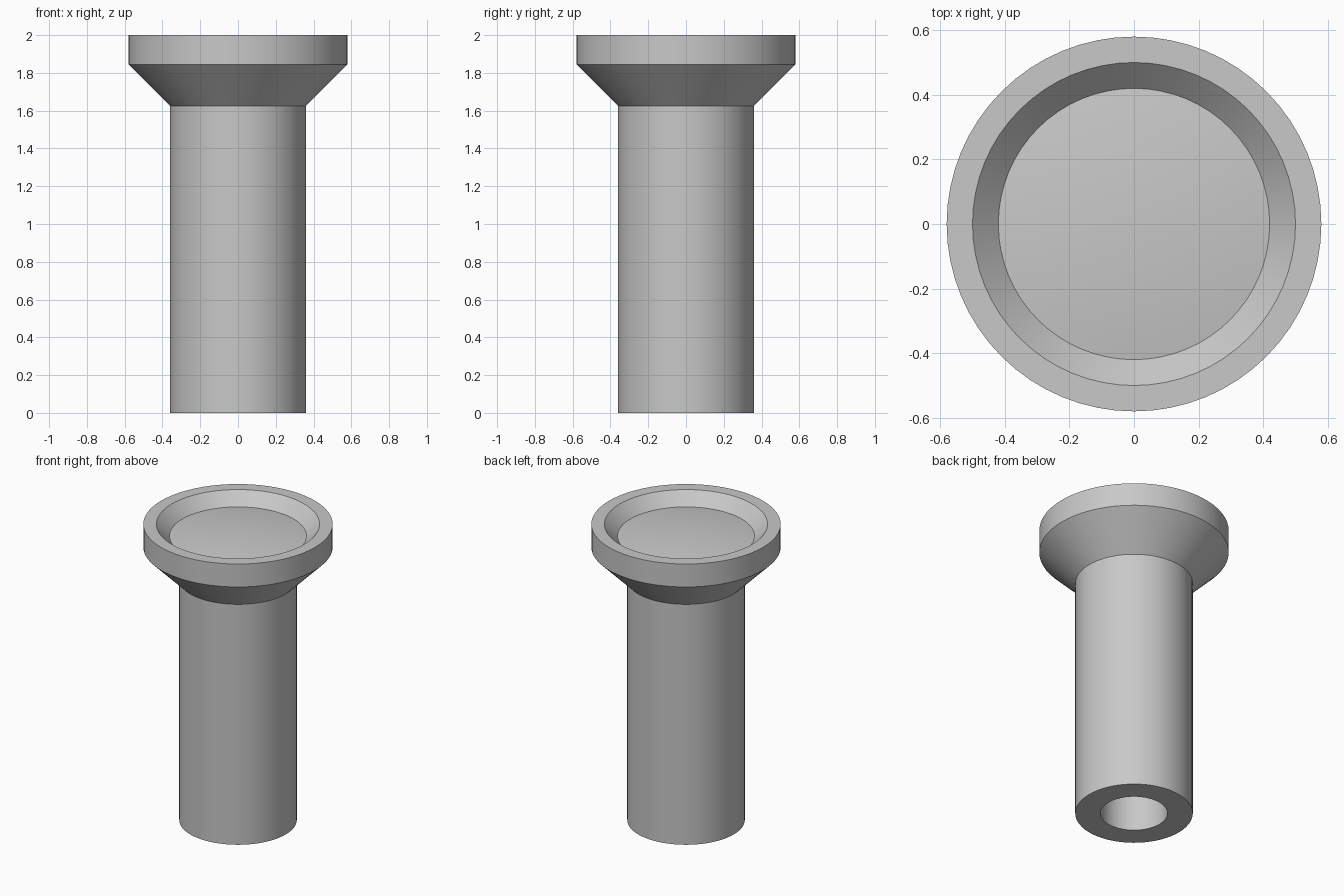
import bpy, bmesh, math
from mathutils import Vector

SEGMENTS = 64

cube = bpy.data.objects.get("Cube")
if cube:
    bpy.data.objects.remove(cube, do_unlink=True)

# Single grey material
grey = bpy.data.materials.new("plain grey")
grey.use_nodes = True
colour = (0.58, 0.58, 0.58, 1)
grey.diffuse_color = colour
grey.node_tree.nodes["Principled BSDF"].inputs["Base Color"].default_value = colour


def lathe(name, profile):
    """Revolve (radius, height) points about the z axis."""
    bm = bmesh.new()
    verts = [bm.verts.new((r, 0, z)) for r, z in profile]
    edges = [bm.edges.new(pair) for pair in zip(verts, verts[1:])]
    bmesh.ops.spin(bm, geom=verts + edges, cent=(0, 0, 0), axis=(0, 0, 1),
                   angle=math.tau, steps=SEGMENTS, use_duplicate=False)
    bmesh.ops.remove_doubles(bm, verts=bm.verts, dist=0.0001)
    bmesh.ops.recalc_face_normals(bm, faces=bm.faces)
    mesh = bpy.data.meshes.new(name)
    bm.to_mesh(mesh)
    bm.free()
    mesh.materials.append(grey)
    obj = bpy.data.objects.new(name, mesh)
    bpy.context.collection.objects.link(obj)
    bpy.ops.object.select_all(action="DESELECT")
    obj.select_set(True)
    bpy.context.view_layer.objects.active = obj
    bpy.ops.object.shade_smooth_by_angle(angle=math.radians(30))
    return obj


# Gently domed floor inside the flared head
dish_radius, dish_z, rise = 0.42, 1.92, 0.03
sphere = (dish_radius ** 2 + rise ** 2) / (2 * rise)
edge_angle = math.asin(dish_radius / sphere)
rings = 8
dome = []
for i in range(rings + 1):
    a = edge_angle * (1 - i / rings)
    dome.append((sphere * math.sin(a), dish_z + rise - sphere * (1 - math.cos(a))))

# Bored stem, flared collar, rim and bevelled recess in one closed solid
bore = [(0, 1.6), (0.205, 1.6), (0.205, 0)]
outside = [(0.36, 0), (0.36, 1.625), (0.58, 1.845), (0.58, 2), (0.5, 2)]
lathe("flared_hollow_stem", bore + outside + dome)
